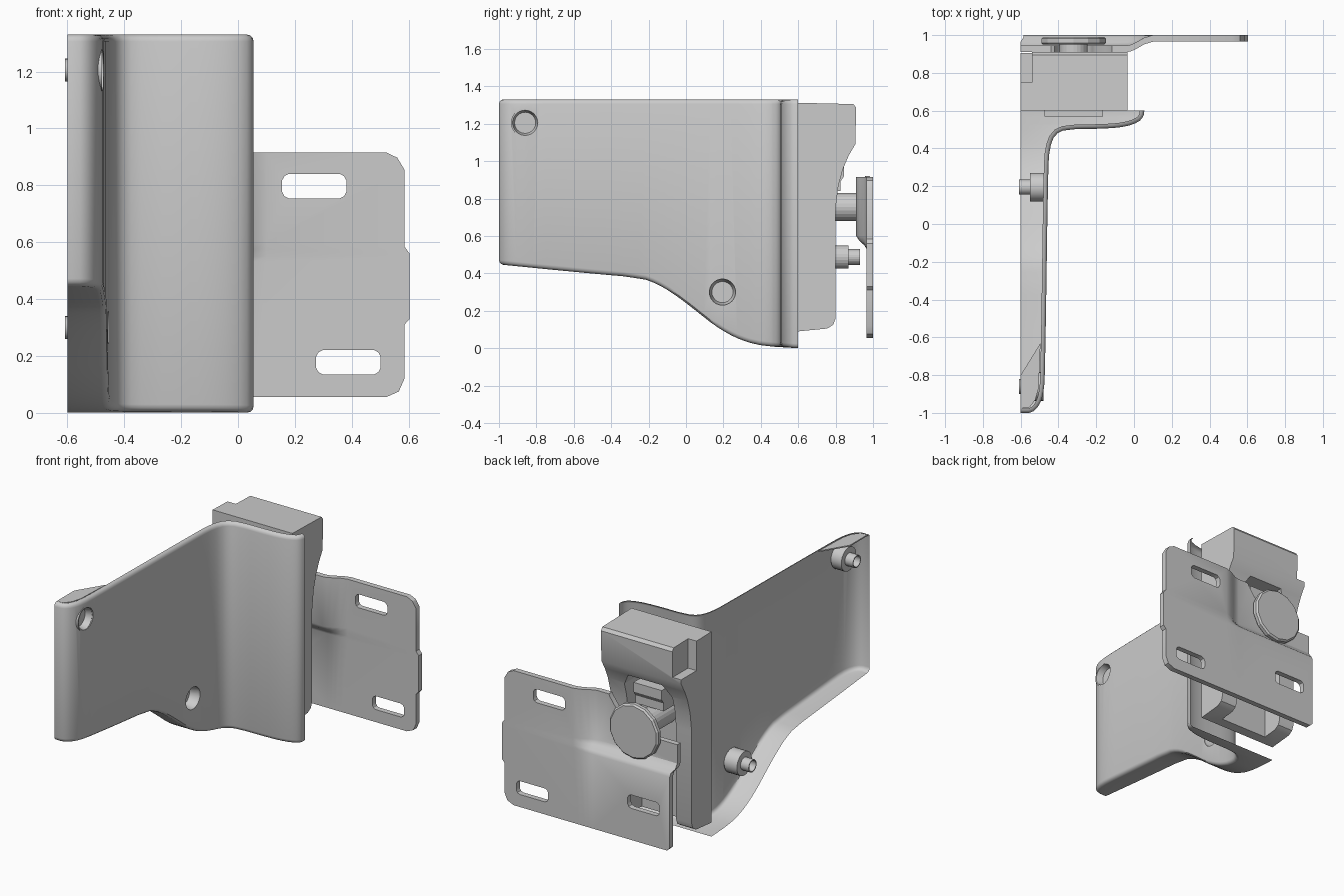
import bpy, bmesh, math
from mathutils import Vector

if "Cube" in bpy.data.objects:
    bpy.data.objects.remove(bpy.data.objects["Cube"])


def finish(name, bm):
    bmesh.ops.recalc_face_normals(bm, faces=bm.faces)
    me = bpy.data.meshes.new(name)
    bm.to_mesh(me)
    bm.free()
    ob = bpy.data.objects.new(name, me)
    bpy.context.collection.objects.link(ob)
    return ob


def prism(name, pts, lo, hi, axis):
    """Extrude a 2D outline along an axis: z -> (x,y), x -> (y,z), y -> (x,z)."""
    place = {'z': lambda a, b, t: (a, b, t), 'x': lambda a, b, t: (t, a, b),
             'y': lambda a, b, t: (a, t, b)}[axis]
    bm = bmesh.new()
    face = bm.faces.new([bm.verts.new(place(a, b, lo)) for a, b in pts])
    res = bmesh.ops.extrude_face_region(bm, geom=[face])
    move = Vector(place(0, 0, hi - lo))
    for v in res['geom']:
        if isinstance(v, bmesh.types.BMVert):
            v.co += move
    return finish(name, bm)


def box(name, x, y, z):
    return prism(name, [(x[0], y[0]), (x[1], y[0]), (x[1], y[1]), (x[0], y[1])], z[0], z[1], 'z')


def cyl(name, centre, r1, r2, depth, axis, sides=24):
    rot = (0, math.pi / 2, 0) if axis == 'x' else (-math.pi / 2, 0, 0)
    bpy.ops.mesh.primitive_cone_add(vertices=sides, radius1=r1, radius2=r2, depth=depth,
                                    location=centre, rotation=rot)
    ob = bpy.context.object
    ob.name = name
    return ob


def activate(ob):
    bpy.ops.object.select_all(action='DESELECT')
    bpy.context.view_layer.objects.active = ob
    ob.select_set(True)


def apply(ob, kind, **props):
    activate(ob)
    m = ob.modifiers.new(kind, kind)
    for k, v in props.items():
        setattr(m, k, v)
    bpy.ops.object.modifier_apply(modifier=m.name)


def boolean(ob, other, op='DIFFERENCE'):
    apply(ob, 'BOOLEAN', operation=op, object=other, solver='EXACT')
    bpy.data.objects.remove(other)


def smooth(ob):
    activate(ob)
    bpy.ops.object.shade_smooth_by_angle(angle=math.radians(32))


def soften(pts):
    """One round of corner cutting, keeping the ends."""
    out = [pts[0]]
    for (a, b), (c, d) in zip(pts, pts[1:]):
        out += [(a * .75 + c * .25, b * .75 + d * .25), (a * .25 + c * .75, b * .25 + d * .75)]
    return out + [pts[-1]]


def inset(pts, d):
    out = []
    for i, p in enumerate(pts):
        t = (Vector(pts[min(i + 1, len(pts) - 1)]) - Vector(pts[max(i - 1, 0)])).normalized()
        out.append((p[0] - t.y * d, p[1] + t.x * d))
    return out


def resample(pts, step):
    out = [pts[0]]
    for p, q in zip(pts, pts[1:]):
        n = max(1, math.ceil(math.dist(p, q) / step))
        out += [tuple(Vector(p).lerp(Vector(q), k / n)) for k in range(1, n + 1)]
    return out


# cover: plan line swept up into a wall with rounded rims and a curved bottom flange
plan = resample(soften([(-.6, -1), (-.54, -1), (-.5, -.96), (-.477, -.89), (-.47, -.75), (-.455, .28),
                (-.447, .4), (-.42, .473), (-.36, .502), (-.14, .505), (-.04, .516), (.025, .54),
                (.05, .568), (.055, .6)]), .04)
low = soften([(-1.1, .458), (-.6, .408), (-.24, .376), (-.14, .338), (-.05, .28), (.05, .203),
              (.15, .123), (.25, .062), (.36, .021), (.5, .004), (.8, -.006)])


def floor(y):
    for (a, za), (b, zb) in zip(low, low[1:]):
        if y <= b:
            return za + (zb - za) * (y - a) / (b - a)


R = .024
rims = [(inset(plan, R * (1 - math.sin(a))), R * (1 - math.cos(a)))
        for a in (i * math.pi / 6 for i in range(4))]
bm = bmesh.new()
cols = []
for i in range(len(plan)):
    ring = [(max(-.6, line[i][0]), min(.6, line[i][1]), h) for line, h in rims]
    col = [(-.6, ring[0][1], floor(ring[0][1]))]
    col += [(x, y, floor(y) + h) for x, y, h in ring]
    col += [(x, y, 1.33 - h) for x, y, h in reversed(ring)]
    cols.append([bm.verts.new(c) for c in col])
for a, b in zip(cols, cols[1:]):
    for j in range(len(a) - 1):
        bm.faces.new((a[j], b[j], b[j + 1], a[j + 1]))
bmesh.ops.remove_doubles(bm, verts=bm.verts, dist=.0005)
cover = finish('cover', bm)

# screw bosses on the cover, with countersunk through holes
for y, z, face in ((-.86, 1.205, -.478), (.195, .3, -.46)):
    boolean(cover, cyl('bore', (-.47, y, z), .07, .07, .1, 'x'))
    boss = cyl('screw_boss', ((face - .55) / 2, y, z), .076, .076, face + .55, 'x')
    boolean(boss, cyl('pin', (-.57, y, z), .04, .04, .076, 'x'), 'UNION')
    boolean(boss, cyl('sink', (-.48, y, z), .054, .08, .1, 'x'))
    boolean(boss, cyl('hole', (-.55, y, z), .034, .034, .3, 'x'))
    smooth(boss)
smooth(cover)

# corner gusset at the top front of the cover
prism('cover_gusset', [(-.6, -.976), (-.555, -.973), (-.522, -.93), (-.505, -.87), (-.495, -.63),
                       (-.6, -.8)], 1.322, 1.33, 'z')

# latch housing behind the cover: a channel open at the back and bottom
housing = prism('latch_housing', [(.6, .09), (.6, 1.312), (.895, 1.305), (.91, 1.285), (.905, 1.09),
                (.87, 1.03), (.84, .96), (.815, .87), (.8, .75), (.8, .16), (.787, .125), (.755, .105)],
                -.6, -.035, 'x')
boolean(housing, box('corner_cut', (-.7, -.54), (.75, 1), (1.12, 1.5)))
boolean(housing, prism('pocket_cut', [(-.49, 0), (-.15, 0), (-.15, .95), (-.2, 1.03),
                                      (-.44, 1.03), (-.49, .95)], .66, 1, 'y'))
smooth(housing)
box('housing_pad', (-.475, -.165), (.57, .605), (.15, 1.25))

# hook inside the housing
prism('latch_hook', [(.64, .84), (.64, .98), (.845, .98), (.845, .92), (.825, .89), (.825, .84)],
      -.42, -.22, 'x')

# mounting plate: outline, cut lines, pressed step, then slots
plate = prism('mounting_plate', [(-.565, .055), (.52, .055), (.565, .075), (.585, .12), (.585, .31),
              (.603, .33), (.603, .56), (.585, .585), (.585, .855), (.56, .897), (.52, .916),
              (-.6, .916), (-.6, .57), (-.585, .55), (-.585, .075)], .965, 1, 'y')
bm = bmesh.new()
bm.from_mesh(plate.data)
cuts = [((x, 0, 0), (1, 0, 0)) for x in (-.04, -.015, .015, .055, .1)]
cuts += [((0, 0, z), (0, 0, 1)) for z in (.53, .55, .575, .6)]
for co, no in cuts:
    bmesh.ops.bisect_plane(bm, geom=bm.verts[:] + bm.edges[:] + bm.faces[:], plane_co=co, plane_no=no)
ease = lambda t: (lambda c: c * c * (3 - 2 * c))(max(0, min(1, t)))
for v in bm.verts:
    v.co.y -= .055 * ease((.1 - v.co.x) / .14) * ease((v.co.z - .53) / .07)
bm.to_mesh(plate.data)
bm.free()
arc = [(-.32 + .1 * math.cos(a), .75 + .1 * math.sin(a))
       for a in (math.pi + i * math.pi / 10 for i in range(11))]
boolean(plate, prism('notch_cut', [(-.7, 1), (-.7, .72), (-.44, .72)] + arc +
                     [(-.2, .8), (-.15, .86), (-.12, .905), (-.08, 1)], .8, 1.1, 'y'))
for x, z in ((.268, .797), (.388, .178), (-.4, .3)):
    corner = [(.113, .02), (.105, .035), (.09, .043)]
    slot = [(x + sx * a, z + sz * b) for sx, sz, step in
            ((1, 1, 1), (-1, 1, -1), (-1, -1, 1), (1, -1, -1)) for a, b in corner[::step]]
    boolean(plate, prism('slot_cut', slot, .8, 1.2, 'y'))
smooth(plate)

# latch bolt with its wide head, and the lower guide pin
cyl('bolt_shaft', (-.32, .8, .755), .075, .075, .31, 'y')
head = cyl('bolt_head', (-.32, .97, .745), .175, .175, .042, 'y', 14)
apply(head, 'BEVEL', width=.01, segments=1, limit_method='ANGLE', angle_limit=math.radians(40))
cyl('guide_pin_base', (-.32, .76, .487), .062, .062, .22, 'y')
cyl('guide_pin_tip', (-.32, .895, .487), .042, .042, .07, 'y')
